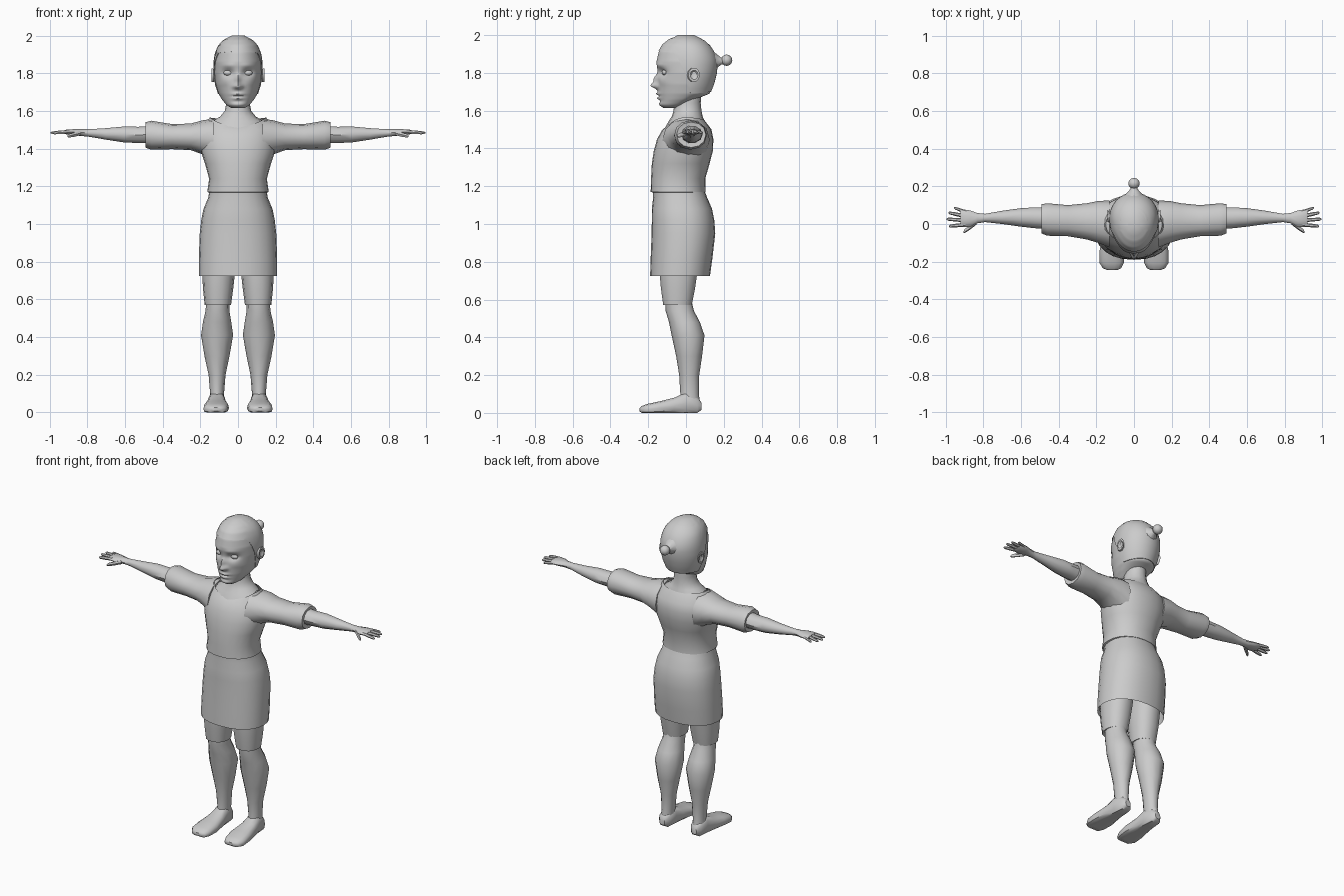
import bpy, bmesh, math
from mathutils import Vector


def ring(axis, pos, u, v, n=12, p=1.0):
    """Closed (super)ellipse filling the bounds u, v in the plane at pos."""
    pts = []
    for i in range(n):
        a = 2 * math.pi * i / n
        c, s = math.cos(a), math.sin(a)
        c, s = math.copysign(abs(c) ** p, c), math.copysign(abs(s) ** p, s)
        a1 = (u[0] + u[1]) / 2 + c * (u[1] - u[0]) / 2
        b1 = (v[0] + v[1]) / 2 + s * (v[1] - v[0]) / 2
        pts.append({'x': (pos, a1, b1), 'y': (a1, pos, b1), 'z': (a1, b1, pos)}[axis])
    return pts


def finish(ob, angle=40, mirror=False):
    if mirror:
        ob.modifiers.new("Mirror", 'MIRROR')
    bpy.ops.object.select_all(action='DESELECT')
    ob.select_set(True)
    bpy.context.view_layer.objects.active = ob
    bpy.ops.object.shade_smooth_by_angle(angle=math.radians(angle))
    return ob


def loft(name, rings, caps=(True, True), mirror=False, angle=40):
    bm = bmesh.new()
    rows = [[bm.verts.new(p) for p in r] for r in rings]
    n = len(rows[0])
    for a, b in zip(rows, rows[1:]):
        for i in range(n):
            j = (i + 1) % n
            bm.faces.new((a[i], a[j], b[j], b[i]))
    for cap, r in zip(caps, (rows[0], rows[-1])):
        if cap:
            bm.faces.new(r)
    bmesh.ops.recalc_face_normals(bm, faces=bm.faces)
    me = bpy.data.meshes.new(name)
    bm.to_mesh(me)
    bm.free()
    ob = bpy.data.objects.new(name, me)
    bpy.context.collection.objects.link(ob)
    return finish(ob, angle, mirror)


def ball(name, center, radii, mirror=False, seg=12):
    bm = bmesh.new()
    bmesh.ops.create_uvsphere(bm, u_segments=seg, v_segments=8, radius=1)
    for v in bm.verts:
        v.co = Vector(center) + Vector([a * b for a, b in zip(v.co, radii)])
    me = bpy.data.meshes.new(name)
    bm.to_mesh(me)
    bm.free()
    ob = bpy.data.objects.new(name, me)
    bpy.context.collection.objects.link(ob)
    return finish(ob, 60, mirror)


# Head profile: z, half width, front y, back y, y of widest point
HEAD = [(1.615, .035, -.12, -.04, -.08), (1.63, .06, -.143, .00, -.06),
        (1.66, .085, -.143, .05, -.02), (1.69, .103, -.148, .125, .01),
        (1.74, .118, -.150, .145, .02), (1.80, .127, -.150, .160, .03),
        (1.86, .127, -.156, .165, .03), (1.91, .118, -.145, .148, .03),
        (1.95, .100, -.122, .120, .02), (1.98, .070, -.085, .085, .01),
        (1.995, .030, -.040, .040, .00)]
# Face relief: x, z, x radius, z radius, y push
BUMPS = [(.052, 1.802, .027, .019, .024), (.05, 1.842, .035, .012, -.006),
         (0, 1.732, .017, .016, -.034), (0, 1.765, .011, .025, -.022),
         (.016, 1.728, .009, .010, -.012), (0, 1.689, .026, .007, -.012),
         (0, 1.666, .022, .007, -.010), (0, 1.678, .03, .004, .008),
         (0, 1.650, .03, .007, .007), (.07, 1.755, .025, .02, -.004)]


def head_point(z, a, grow=0.0):
    z = min(max(z, HEAD[0][0]), HEAD[-1][0])
    for lo, hi in zip(HEAD, HEAD[1:]):
        if z <= hi[0]:
            break
    t = (z - lo[0]) / (hi[0] - lo[0])
    _, hw, yf, yb, wy = [p + (q - p) * t for p, q in zip(lo, hi)]
    c = math.cos(a)
    reach = (wy - yf if c > 0 else yb - wy) + grow
    return Vector(((hw + grow) * math.sin(a), wy - c * reach, z))


def face_point(z, a):
    p = head_point(z, a)
    if math.cos(a) > 0:
        for x, bz, rx, rz, d in BUMPS:
            p.y += d * math.exp(-((abs(p.x) - x) / rx) ** 2 - ((z - bz) / rz) ** 2)
    return p


N = 56
ANG = [2 * math.pi * i / N for i in range(N)]
loft("head", [[face_point(1.615 + .38 * k / 60, a) for a in ANG] for k in range(61)], angle=60)


# Hair: shell over the skull from the hairline to the crown
def hairline(a):
    c = math.cos(a)
    t = min(max((.55 - c) / .7, 0), 1)
    return 1.915 - .01 * math.sin(a) ** 2 - .215 * t * t * (3 - 2 * t)


hair = []
for k in range(-1, 13):
    t = max(k, 0) / 12
    hair.append([head_point(hairline(a) + (1.995 - hairline(a)) * t, a,
                            -.004 if k < 0 else .004) for a in ANG])
hair[-1] = [p + Vector((0, 0, .005)) for p in hair[-1]]
loft("hair", hair, caps=(False, True), angle=50)
loft("hair_bun_base", [ring('y', y, (-r, r), (1.862 - r, 1.862 + r), 10)
                       for y, r in ((.13, .065), (.16, .042), (.185, .02), (.205, .018))])
ball("hair_bun", (0, .215, 1.867), (.031, .03, .03), seg=10)

# Eyes and ears
ball("eye", (.052, -.113, 1.802), (.025, .015, .015), True)
ear = [(.115, .010, .052, 1.760, 1.815), (.130, .006, .064, 1.752, 1.825),
       (.140, .012, .074, 1.752, 1.828), (.141, .022, .064, 1.765, 1.815),
       (.134, .030, .056, 1.775, 1.808)]
loft("ear", [ring('x', x, (a, b), (c, d), 10) for x, a, b, c, d in ear], mirror=True)

# Neck flaring into the upper chest
loft("neck", [ring('z', z, (-w, w), (f, b), 16) for z, w, f, b in (
    (1.50, .165, -.115, .11), (1.545, .135, -.092, .098), (1.57, .095, -.075, .088),
    (1.60, .070, -.066, .082), (1.64, .062, -.062, .078), (1.72, .062, -.05, .08))])

# Shirt body with a dipped neckline
shirt = [ring('z', z, (-w, w), (f, b), 24, .92) for z, w, f, b in (
    (1.165, .15, -.172, .09), (1.17, .163, -.187, .103), (1.24, .153, -.185, .102),
    (1.32, .175, -.181, .125), (1.39, .198, -.170, .143), (1.45, .200, -.153, .145),
    (1.50, .190, -.125, .135))]
collar = ring('z', 1.565, (-.15, .15), (-.103, .095), 24)
shirt.append([(x, y, z - (.05 if y < 0 else .012) * (1 - (x / .15) ** 2)) for x, y, z in collar])
loft("shirt", shirt, caps=(False, False), angle=50)

# Sleeves: x, y bounds, z bounds
sleeve = [(.13, -.125, .125, 1.33, 1.558), (.19, -.10, .122, 1.37, 1.55),
          (.25, -.082, .110, 1.392, 1.533), (.35, -.065, .100, 1.397, 1.53),
          (.46, -.062, .110, 1.394, 1.548), (.49, -.05, .105, 1.405, 1.54),
          (.486, -.03, .085, 1.43, 1.525)]
loft("sleeve", [ring('x', x, (a, b), (c, d), 12, .95) for x, a, b, c, d in sleeve], mirror=True)

# Forearm and palm
arm = [(.44, -.028, .085, 1.425, 1.525), (.53, -.022, .088, 1.428, 1.518),
       (.60, -.014, .084, 1.430, 1.520), (.70, .000, .070, 1.446, 1.510),
       (.79, .010, .054, 1.462, 1.504), (.83, .004, .058, 1.466, 1.504),
       (.87, -.016, .072, 1.470, 1.504), (.91, -.016, .078, 1.474, 1.502),
       (.92, -.008, .072, 1.480, 1.498)]
loft("arm", [ring('x', x, (a, b), (c, d), 10) for x, a, b, c, d in arm], mirror=True)

# Fingers and thumb: base point, tip point, radius
digits = {"index_finger": ((.895, -.003, 1.490), (.983, -.012, 1.482), .010),
          "middle_finger": ((.90, .020, 1.490), (.995, .026, 1.484), .010),
          "ring_finger": ((.90, .043, 1.490), (.985, .060, 1.484), .010),
          "little_finger": ((.89, .063, 1.488), (.955, .086, 1.482), .009),
          "thumb": ((.835, .010, 1.482), (.905, -.043, 1.466), .013)}
for name, (a, b, r) in digits.items():
    rings = []
    for t, s in ((0, 1), (.5, 1), (.9, .8), (1, .35)):
        p = Vector(a).lerp(Vector(b), t)
        rings.append(ring('x', p.x, (p.y - r * s, p.y + r * s), (p.z - r * s, p.z + r * s), 6))
    loft(name, rings, mirror=True)

# Skirt, open at the hem
loft("skirt", [ring('z', z, (-w, w), (f, b), 24, .9) for z, w, f, b in (
    (.725, .208, -.190, .127), (.82, .208, -.187, .140), (.95, .203, -.182, .155),
    (1.02, .195, -.181, .150), (1.08, .183, -.181, .138), (1.14, .158, -.174, .112),
    (1.185, .150, -.175, .095))], caps=(False, False), angle=50)

# Shorts legs: z, x bounds, y bounds
shorts = [(.575, .05, .16, -.10, .02), (.57, .037, .177, -.122, .032),
          (.66, .025, .186, -.135, .05), (.74, .016, .190, -.142, .062),
          (.95, .01, .190, -.15, .10)]
loft("shorts_leg", [ring('z', z, (a, b), (c, d), 14, .9) for z, a, b, c, d in shorts], mirror=True)

# Lower legs
leg = [(.05, .076, .150, -.035, .075), (.10, .074, .148, -.030, .068),
       (.20, .066, .156, -.036, .070), (.30, .045, .178, -.052, .085),
       (.41, .026, .196, -.076, .098), (.48, .036, .186, -.090, .074),
       (.54, .046, .172, -.108, .042), (.60, .046, .168, -.110, .028)]
loft("lower_leg", [ring('z', z, (a, b), (c, d), 12) for z, a, b, c, d in leg], mirror=True)

# Feet with flat soles: y, x bounds, z bounds
foot = [(.082, .095, .132, .015, .055), (.06, .076, .150, -.01, .085),
        (.0, .068, .158, -.01, .112), (-.06, .060, .168, -.01, .082),
        (-.14, .048, .182, -.01, .062), (-.205, .054, .184, -.01, .048),
        (-.235, .068, .165, -.005, .036), (-.245, .09, .14, .008, .026)]
loft("foot", [[(x, y, max(z, 0)) for x, y, z in ring('y', p, (a, b), (c, d), 14, .8)]
              for p, a, b, c, d in foot], mirror=True)
